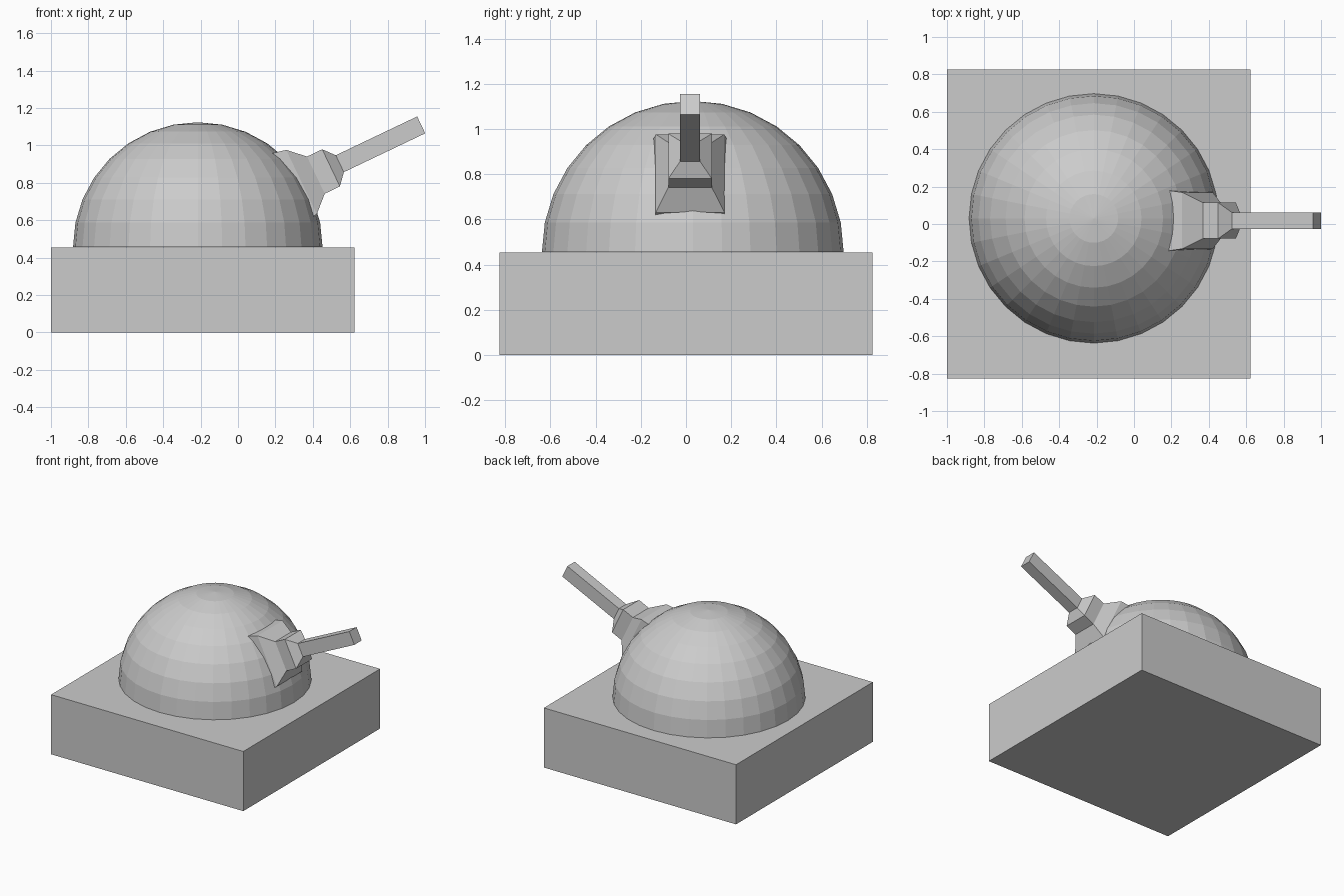
import bpy, bmesh, math
from mathutils import Vector

if "Cube" in bpy.data.objects:
    bpy.data.objects.remove(bpy.data.objects["Cube"])


def add_object(name, bm):
    bmesh.ops.recalc_face_normals(bm, faces=bm.faces[:])
    mesh = bpy.data.meshes.new(name)
    bm.to_mesh(mesh)
    bm.free()
    obj = bpy.data.objects.new(name, mesh)
    bpy.context.collection.objects.link(obj)
    return obj


def loft(name, rings, pos=(0, 0, 0), tilt=0.0):
    """Rectangular sections (distance, half width, half height) along a tilted x axis."""
    bm = bmesh.new()
    loops = []
    for u, w, h in rings:
        loops.append([bm.verts.new((u, y * w, z * h))
                      for y, z in ((-1, -1), (1, -1), (1, 1), (-1, 1))])
    for a, b in zip(loops, loops[1:]):
        for i in range(4):
            j = (i + 1) % 4
            bm.faces.new((a[i], a[j], b[j], b[i]))
    bm.faces.new(loops[0])
    bm.faces.new(loops[-1])
    obj = add_object(name, bm)
    obj.location = pos
    obj.rotation_euler = (0, -tilt, 0)
    return obj


# square base block
loft("base", [(-1.0, 0.825, 0.2275), (0.622, 0.825, 0.2275)], (0, 0, 0.2275))

# low-poly half-sphere dome
bm = bmesh.new()
bmesh.ops.create_uvsphere(bm, u_segments=32, v_segments=16, radius=0.667)
bmesh.ops.bisect_plane(bm, geom=bm.verts[:] + bm.edges[:] + bm.faces[:], dist=1e-4,
                       plane_co=(0, 0, 0), plane_no=(0, 0, -1), clear_outer=True)
dome = add_object("dome", bm)
dome.location = (-0.215, 0.03, 0.457)

# flared mount reaching into the dome, and the barrel on the same tilted axis
origin = Vector((0.4975, 0.018, 0.88))
angle = math.radians(25.5)
loft("barrel_mount", [(-0.26, 0.163, 0.208), (-0.175, 0.151, 0.19),
                      (-0.09, 0.096, 0.11), (0, 0.096, 0.11),
                      (0.052, 0.044, 0.05)], origin, angle)
loft("barrel", [(0.052, 0.044, 0.05), (0.534, 0.044, 0.05)], origin, angle)
